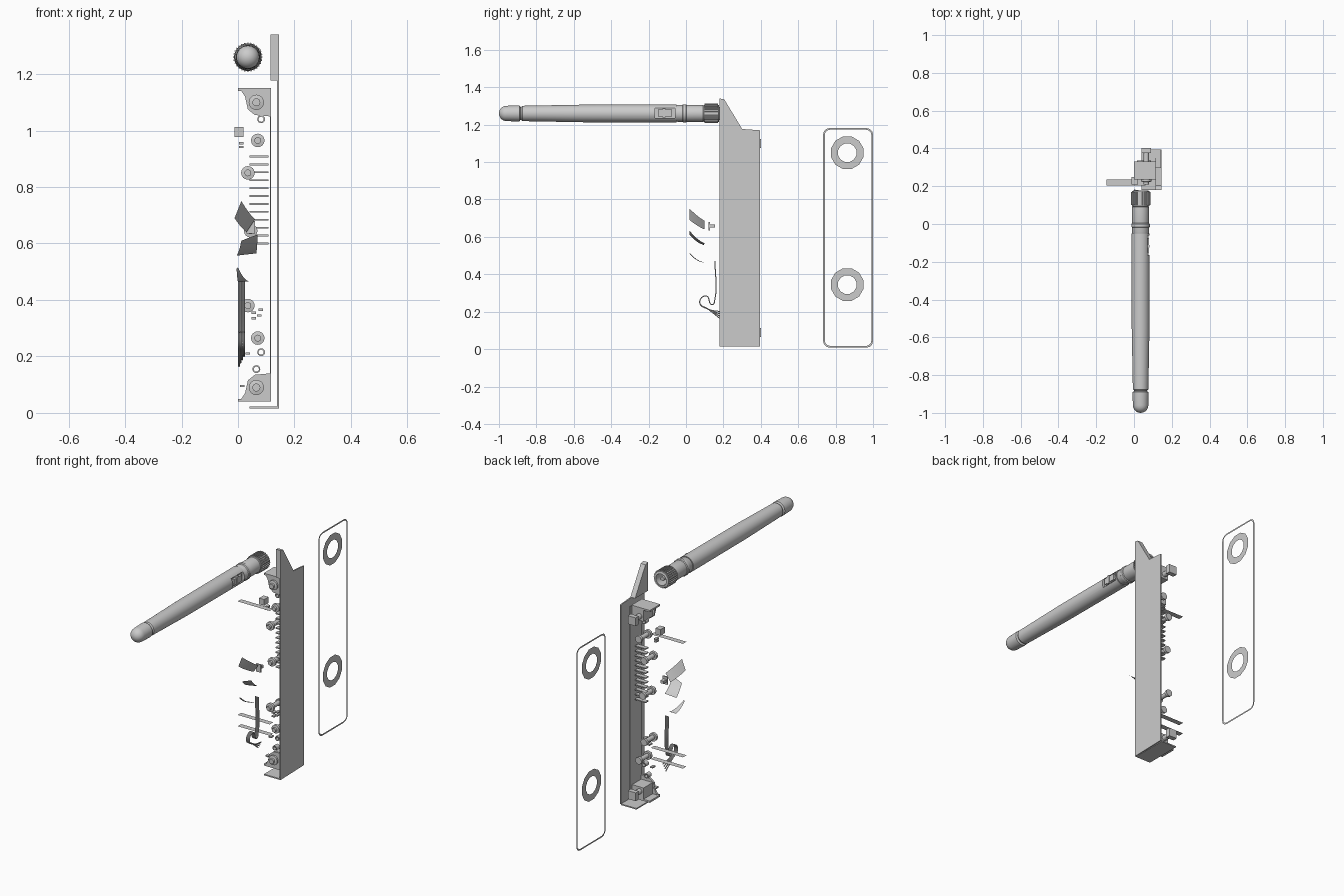
import bpy, bmesh, math
from mathutils import Vector

if "Cube" in bpy.data.objects:
    bpy.data.objects.remove(bpy.data.objects["Cube"])


def finish(name, bm, smooth=False):
    bmesh.ops.recalc_face_normals(bm, faces=bm.faces)
    me = bpy.data.meshes.new(name)
    bm.to_mesh(me)
    bm.free()
    ob = bpy.data.objects.new(name, me)
    bpy.context.collection.objects.link(ob)
    if smooth:
        bpy.ops.object.select_all(action='DESELECT')
        ob.select_set(True)
        bpy.context.view_layer.objects.active = ob
        bpy.ops.object.shade_smooth_by_angle(angle=math.radians(35))
    return ob


def prism(name, pts, step):
    """Extrude a planar 3D outline along step (no step = flat sheet)."""
    bm = bmesh.new()
    f = bm.faces.new([bm.verts.new(p) for p in pts])
    if step:
        g = bmesh.ops.extrude_face_region(bm, geom=[f])
        bmesh.ops.translate(bm, vec=step, verts=[v for v in g['geom'] if isinstance(v, bmesh.types.BMVert)])
    return finish(name, bm)


def box(name, x0, x1, y0, y1, z0, z1):
    return prism(name, [(x0, y0, z0), (x1, y0, z0), (x1, y0, z1), (x0, y0, z1)], (0, y1 - y0, 0))


def lathe(name, x, z, prof, n=32, smooth=True):
    """Turn a (radius, y) profile about the y axis through x, z."""
    bm = bmesh.new()
    rings = []
    for r, y in prof:
        if r == 0:
            rings.append([bm.verts.new((x, y, z))] * n)
        else:
            rings.append([bm.verts.new((x + r * math.cos(2 * math.pi * i / n), y,
                                        z + r * math.sin(2 * math.pi * i / n))) for i in range(n)])
    for a, b in zip(rings, rings[1:]):
        for i in range(n):
            j = (i + 1) % n
            vs = list(dict.fromkeys([a[i], a[j], b[j], b[i]]))
            if len(vs) > 2:
                bm.faces.new(vs)
    return finish(name, bm, smooth)


def band(name, outer, inner):
    """Flat sheet between two matching closed loops."""
    bm = bmesh.new()
    o = [bm.verts.new(p) for p in outer]
    q = [bm.verts.new(p) for p in inner]
    n = len(o)
    for i in range(n):
        j = (i + 1) % n
        bm.faces.new((o[i], o[j], q[j], q[i]))
    return finish(name, bm)


def cut(ob, cutter):
    m = ob.modifiers.new('cut', 'BOOLEAN')
    m.operation, m.object, m.solver = 'DIFFERENCE', cutter, 'EXACT'
    bpy.context.view_layer.objects.active = ob
    bpy.ops.object.modifier_apply(modifier=m.name)
    bpy.data.objects.remove(cutter)


# Antenna: rounded cap, tapered tube, hinge sleeve, knurled nut
AX, AZ = 0.035, 1.26
cap = [(0.041 * math.sin(t * math.pi / 12), -0.959 - 0.041 * math.cos(t * math.pi / 12)) for t in range(7)]
cap[0] = (0, -1)
lathe('antenna_cap', AX, AZ, cap + [(0.043, -0.89), (0.034, -0.885), (0.034, -0.87), (0, -0.87)])
tube = lathe('antenna_tube', AX, AZ, [(0, -0.882), (0.034, -0.882), (0.041, -0.875), (0.047, -0.55),
                                      (0.048, -0.05), (0, -0.05)])
cut(tube, box('slot', 0.066, 0.1, -0.165, -0.06, 1.235, 1.29))
cut(tube, lathe('z', AX, AZ, [(0, -0.0501), (0.03, -0.0501), (0.03, -0.02), (0, -0.02)]))
lathe('antenna_base', AX, AZ, [(0, -0.05), (0.043, -0.05), (0.045, -0.045), (0.045, 0.09), (0, 0.09)])
box('hinge_tongue', 0.06, 0.079, -0.15, -0.075, 1.245, 1.28)
box('hinge_bar', 0.06, 0.082, -0.125, -0.11, 1.238, 1.287)
lathe('hinge_pin', AX, AZ, [(0.044, -0.02), (0.049, -0.015), (0.049, 0.0), (0.044, 0.005)])
lathe('nut_sleeve', AX, AZ, [(0.042, 0.09), (0.046, 0.095), (0.046, 0.175), (0.033, 0.178),
                             (0.033, 0.11), (0, 0.11)])
for i in range(28):
    a = 2 * math.pi * i / 28
    c = Vector((AX, 0, AZ))
    d, t = Vector((math.cos(a), 0, math.sin(a))), Vector((-math.sin(a), 0, math.cos(a)))
    prism('nut_rib', [c + d * r + t * s + Vector((0, 0.1, 0))
                      for r, s in ((0.044, -0.003), (0.052, -0.002), (0.052, 0.002), (0.044, 0.003))],
          (0, 0.07, 0))
lathe('antenna_socket', AX, AZ, [(0, 0.165), (0.012, 0.165), (0.012, 0.11), (0, 0.11)], 16)

# Side cover: thin wall, pointed tab and bottom flange
wall = [(0.18, 0.015), (0.395, 0.02), (0.395, 1.17), (0.30, 1.177), (0.18, 1.177)]
prism('cover_wall', [(0.138, y, z) for y, z in wall], (0.007, 0, 0))
prism('cover_tab', [(0.115, y, z) for y, z in [(0.18, 1.177), (0.30, 1.177), (0.205, 1.335), (0.18, 1.34)]],
      (0.03, 0, 0))
box('cover_floor', 0.04, 0.138, 0.18, 0.395, 0.015, 0.022)
box('inner_plate', 0.113, 0.117, 0.24, 0.35, 0.04, 1.15)

# End brackets, mirrored top and bottom
for name, flip in (('top', False), ('bottom', True)):
    def z(v):
        return 1.19 - v if flip else v
    prof = [(0.005, 1.15), (0.115, 1.15), (0.115, 1.05), (0.06, 1.055), (0.035, 1.075), (0.025, 1.12)]
    prism(name + '_bracket', [(x, 0.235, z(v)) for x, v in prof], (0, 0.012, 0))
    a, b = sorted((z(1.15), z(1.14)))
    box(name + '_bracket_lip', 0.0, 0.115, 0.235, 0.33, a, b)
    a, b = sorted((z(1.075), z(1.14)))
    box(name + '_bracket_block', 0.04, 0.113, 0.247, 0.33, a, b)
    c = z(1.1)
    lathe(name + '_bracket_screw', 0.065, c, [(0, 0.21), (0.014, 0.21), (0.014, 0.222), (0.027, 0.225),
                                              (0.027, 0.235), (0.015, 0.235), (0.015, 0.39), (0, 0.39)], 20)
    box(name + '_rear_nut', 0.04, 0.09, 0.375, 0.402, c - 0.024, c + 0.024)

# Standoff screws between the brackets
for x, v in [(0.07, 0.965), (0.035, 0.85), (0.045, 0.645), (0.035, 0.38), (0.07, 0.265)]:
    lathe('standoff_screw', x, v, [(0, 0.225), (0.012, 0.225), (0.012, 0.238), (0.024, 0.24), (0.024, 0.255),
                                   (0.013, 0.255), (0.013, 0.32), (0.02, 0.32), (0.02, 0.335), (0, 0.335)], 16)
for x, v in [(0.082, 1.04), (0.082, 0.215), (0.065, 0.155)]:
    lathe('small_ring', x, v, [(0.014, 0.24), (0.014, 0.27), (0.009, 0.27), (0.009, 0.24), (0.014, 0.24)], 16)

# Cooling slats and small board parts
for i in range(12):
    v = 0.6 + i * 0.028
    box('slat', 0.04, 0.108, 0.285, 0.31, v - 0.003, v + 0.003)
box('upper_chip', -0.012, 0.02, 0.21, 0.25, 0.977, 1.012)
for x, v in [(0.012, 0.955), (0.012, 0.942), (0.055, 0.355), (0.075, 0.345), (0.055, 0.335), (0.08, 0.365),
             (0.035, 0.21), (0.015, 0.095)]:
    box('board_chip', x - 0.008, x + 0.008, 0.24, 0.265, v - 0.004, v + 0.004)

# Flat strips reaching out sideways
for v in (0.96, 0.305, 0.24):
    prism('flat_strip', [(-0.145, 0.203, v), (0.06, 0.203, v), (0.06, 0.235, v), (-0.145, 0.235, v)], None)

# Ribbon of bent wires
for i in range(4):
    x = 0.003 + i * 0.006
    cu = bpy.data.curves.new('ribbon_wire', 'CURVE')
    cu.dimensions, cu.bevel_depth, cu.bevel_resolution, cu.resolution_u = '3D', 0.0032, 1, 6
    sp = cu.splines.new('BEZIER')
    pts = [(0.155, 0.47), (0.155, 0.27), (0.14, 0.238), (0.108, 0.285), (0.073, 0.25), (0.12, 0.213), (0.18, 0.165)]
    sp.bezier_points.add(len(pts) - 1)
    for p, (y, v) in zip(sp.bezier_points, pts):
        p.co = (x, y, v + (0 if v > 0.2 else i * 0.012))
        p.handle_left_type = p.handle_right_type = 'AUTO'
    bpy.context.collection.objects.link(bpy.data.objects.new('ribbon_wire', cu))


# Curved blades in front of the board
def blade(name, a, b, c, d, bow):
    a, b, c, d = map(Vector, (a, b, c, d))
    bm = bmesh.new()
    n = 6
    g = []
    for i in range(n + 1):
        s = i / n
        off = Vector((0, 0, -bow * 4 * s * (1 - s)))
        g.append([bm.verts.new(a.lerp(b, s).lerp(d.lerp(c, s), t) + off) for t in (0, 0.5, 1)])
    for p, q in zip(g, g[1:]):
        for k in range(2):
            bm.faces.new((p[k], q[k], q[k + 1], p[k + 1]))
    finish(name, bm, True)


blade('upper_blade', (0.012, 0.02, 0.75), (0.06, 0.10, 0.685), (0.03, 0.10, 0.64), (-0.012, 0.02, 0.69), 0.004)
blade('middle_blade', (0.07, 0.02, 0.632), (0.065, 0.10, 0.565), (-0.005, 0.095, 0.557), (0.012, 0.02, 0.61), 0.008)
blade('lower_blade', (0.0, 0.02, 0.515), (0.04, 0.095, 0.465), (0.0, 0.092, 0.464), (-0.005, 0.02, 0.51), 0.01)
box('blade_hub', 0.03, 0.06, 0.12, 0.128, 0.635, 0.68)
box('blade_shaft', 0.035, 0.055, 0.128, 0.155, 0.65, 0.665)


# Separate flat gasket: thin chamfered frame and two rings
def outline(m, c):
    y0, y1, z0, z1 = 0.733 + m, 1.0 - m, 0.008 + m, 1.182 - m
    out = []
    for cy, cz, a0 in ((y1 - c, z1 - c, 0), (y0 + c, z1 - c, 90), (y0 + c, z0 + c, 180), (y1 - c, z0 + c, 270)):
        for k in range(4):
            a = math.radians(a0 + 30 * k)
            out.append((0, cy + c * math.cos(a), cz + c * math.sin(a)))
    return out


band('gasket_frame', outline(0, 0.035), outline(0.009, 0.028))
for v in (1.05, 0.345):
    def ring(r):
        return [(0, 0.862 + r * math.cos(i * math.pi / 6 + 0.26), v + r * math.sin(i * math.pi / 6 + 0.26))
                for i in range(12)]
    band('gasket_ring', ring(0.09), ring(0.051))
